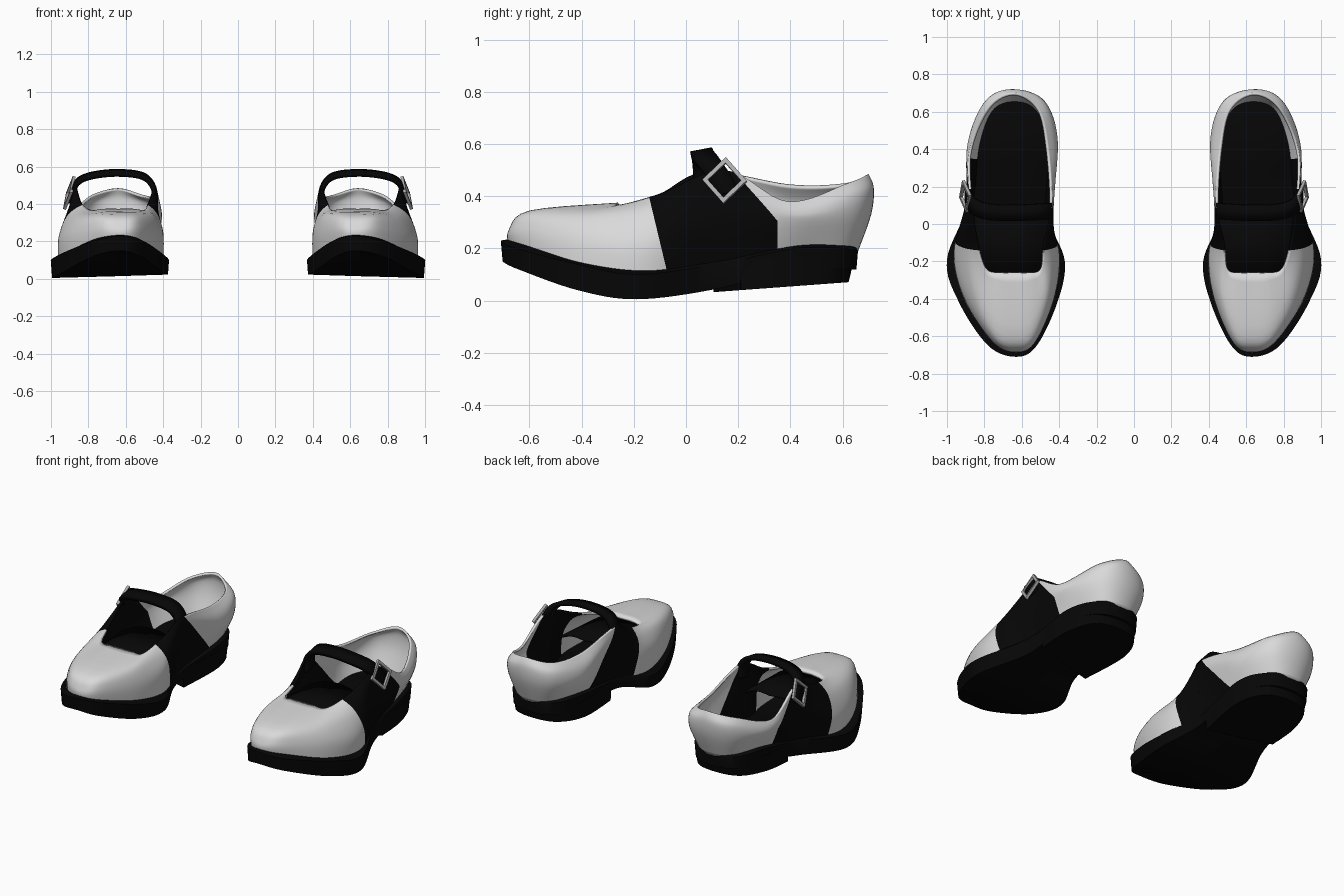
import bpy, bmesh, math
from mathutils import Vector

cube = bpy.data.objects.get("Cube")
if cube:
    bpy.data.objects.remove(cube)


def material(name, value, rough):
    m = bpy.data.materials.new(name)
    m.use_nodes = True
    colour = (value, value, value, 1)
    m.diffuse_color = colour
    bsdf = m.node_tree.nodes["Principled BSDF"]
    bsdf.inputs["Base Color"].default_value = colour
    bsdf.inputs["Roughness"].default_value = rough
    return m


white = material("white leather", 0.7, 0.6)
black = material("black leather", 0.002, 0.6)
metal = material("buckle metal", 0.42, 0.5)


def smooth_curve(points, steps, closed):
    """Catmull-Rom curve through the given points."""
    p = [Vector(q) for q in points]
    n = len(p)
    pick = (lambda i: p[i % n]) if closed else (lambda i: p[min(max(i, 0), n - 1)])
    out = []
    for i in range(n if closed else n - 1):
        a, b, c, d = (pick(i + k) for k in (-1, 0, 1, 2))
        for s in range(steps):
            t = s / steps
            out.append(b + ((c - a) * t + (2 * a - 5 * b + 4 * c - d) * t ** 2
                            + (3 * b - a - 3 * c + d) * t ** 3) / 2)
    return out if closed else out + [p[-1]]


def loft(rows, closed):
    """Skin a list of equal-length rows with quads."""
    bm = bmesh.new()
    grid = [[bm.verts.new(v) for v in row] for row in rows]
    n = len(rows[0])
    for low, high in zip(grid, grid[1:]):
        for i in range(n if closed else n - 1):
            j = (i + 1) % n
            bm.faces.new((low[j], low[i], high[i], high[j]))
    return bm


def finish(bm, name, mats, thickness=0, offset=-1, angle=40):
    """Turn a bmesh into an object, mirrored to make the pair."""
    mesh = bpy.data.meshes.new(name)
    bm.to_mesh(mesh)
    bm.free()
    for m in mats:
        mesh.materials.append(m)
    mesh.shade_smooth()
    mesh.set_sharp_from_angle(angle=math.radians(angle))
    ob = bpy.data.objects.new(name, mesh)
    bpy.context.collection.objects.link(ob)
    if thickness:
        solid = ob.modifiers.new("thickness", 'SOLIDIFY')
        solid.thickness = thickness
        solid.offset = offset
    ob.modifiers.new("pair", 'MIRROR').use_mirror_merge = False


# Upper: rings run toe, inner side, heel, outer side
base = [(.63, -.68, .21), (.53, -.62, .19), (.43, -.4, .13), (.40, -.17, .10),
        (.46, .06, .13), (.45, .42, .19), (.52, .61, .19), (.64, .66, .19),
        (.76, .61, .19), (.83, .42, .19), (.87, .12, .13), (.96, -.15, .09),
        (.91, -.4, .12), (.76, -.62, .19)]
bulge = [(.63, -.68, .27), (.53, -.63, .28), (.43, -.4, .25), (.40, -.16, .25),
         (.45, .08, .3), (.41, .44, .3), (.48, .65, .32), (.64, .71, .33),
         (.79, .65, .32), (.88, .44, .3), (.90, .12, .3), (.96, -.15, .22),
         (.90, -.4, .24), (.75, -.63, .28)]
shoulder = [(.63, -.6, .345), (.54, -.56, .345), (.46, -.38, .34), (.43, -.14, .34),
            (.43, .08, .43), (.415, .42, .38), (.48, .65, .41), (.64, .72, .43),
            (.79, .66, .41), (.89, .42, .34), (.89, .1, .42), (.91, -.13, .34),
            (.85, -.38, .33), (.74, -.56, .345)]
rim = [(.64, -.26, .375), (.56, -.26, .375), (.50, -.24, .37), (.475, -.1, .41),
       (.437, .08, .495), (.46, .4, .445), (.51, .61, .45), (.64, .70, .485),
       (.78, .62, .45), (.88, .39, .38), (.88, .15, .5), (.84, -.1, .41),
       (.79, -.24, .37), (.71, -.26, .375)]
rings = [smooth_curve(r, 8, True) for r in (base, bulge, shoulder, rim)]
columns = [smooth_curve(column, 5, False) for column in zip(*rings)]
bm = loft(list(zip(*columns)), True)

# Saddle panel: cut clean seams, then colour between them
seams = [((0, 1, .24), -.046), ((-.22, 1, .87), .42), ((0, 1, 0), .35)]
for normal, dist in seams:
    n = Vector(normal)
    bmesh.ops.bisect_plane(bm, geom=bm.verts[:] + bm.edges[:] + bm.faces[:],
                           plane_co=n * dist / n.length_squared, plane_no=n)
for f in bm.faces:
    front, slant, back = (f.calc_center_median().dot(Vector(n)) - d for n, d in seams)
    f.material_index = int(front > 0 and slant < 0 and back < 0)
finish(bm, "upper", [white, black], 0.014)

# Sole with welt and insole
welt = [(.63, -.71, .23), (.52, -.65, .21), (.41, -.42, .14), (.37, -.2, .1),
        (.45, .04, .14), (.42, .42, .2), (.49, .61, .2), (.64, .66, .2),
        (.79, .61, .2), (.86, .42, .2), (.88, .12, .14), (1.0, -.19, .1),
        (.935, -.42, .14), (.78, -.65, .2)]
under = [.15, .12, .045, .025, .085, .12, .12, .12, .12, .12, .045, .005, .04, .12]
tread = [(.64 + (x - .64) * .98, y * .99, z) for (x, y, _), z in zip(welt, under)]


def spine(points):
    """Centre line of a ring, shared by its inner and outer sides."""
    middles = [(p + points[-i]) / 2 for i, p in enumerate(points)]
    return [Vector((.65, m.y * .9, m.z)) for m in middles]


bottom, top, inner = (smooth_curve(r, 8, True) for r in (tread, welt, base))
inside = [p + Vector((0, 0, .025)) for p in inner]
finish(loft([spine(bottom), bottom, top, inside, spine(inside)], True), "sole", [black])

# Heel block, its straight front slanting forward on the inner side
heel_path = smooth_curve([(.455, .1, .15), (.42, .42, .16), (.49, .6, .16), (.64, .645, .16),
                          (.79, .6, .16), (.86, .42, .16), (.865, .21, .16)], 5, False)
heel_floor = [Vector((p.x, .21 + (p.y - .21) * .95, .04 + (p.y - .21) * .07)) for p in heel_path]
bm = loft([heel_floor, heel_path], True)
bmesh.ops.holes_fill(bm, edges=[e for e in bm.edges if e.is_boundary])
bmesh.ops.recalc_face_normals(bm, faces=bm.faces)
finish(bm, "heel", [black])

# Tongue under the throat
front_edge = smooth_curve([(.46, -.29, .3), (.55, -.29, .345), (.64, -.29, .35),
                           (.73, -.29, .345), (.82, -.29, .3)], 4, False)
back_edge = [Vector((.65 + (p.x - .64) * 1.12, .09 - abs(p.x - .64) * .2, p.z))
             for p in front_edge]
finish(loft([front_edge, back_edge], False), "tongue", [black], 0.01)

# Strap arching over the instep
path = smooth_curve([(.452, .07, .41), (.453, .07, .49), (.51, .065, .55), (.64, .06, .567),
                     (.77, .065, .555), (.85, .09, .525), (.882, .13, .47), (.892, .16, .41)],
                    6, False)
width = Vector((0, .042, .008))
finish(loft([[p - width for p in path], [p + width for p in path]], False),
       "strap", [black], 0.026, 0)

# Buckle: a square frame leaning against the strap
centre = Vector((.902, .148, .46))
along = Vector((.018, .04, -.045)).normalized()
across = Vector((-.008, .045, .043)).normalized()
outward = along.cross(across).normalized()


def square(half, depth):
    return [centre + along * a * half + across * b * half + outward * depth
            for a, b in ((-1, -1), (1, -1), (1, 1), (-1, 1))]


outer, hole = .063, .047
bm = loft([square(outer, -.008), square(outer, .008), square(hole, .008),
           square(hole, -.008), square(outer, -.008)], True)
bmesh.ops.remove_doubles(bm, verts=bm.verts, dist=1e-5)
bmesh.ops.recalc_face_normals(bm, faces=bm.faces)
finish(bm, "buckle", [metal], angle=30)
